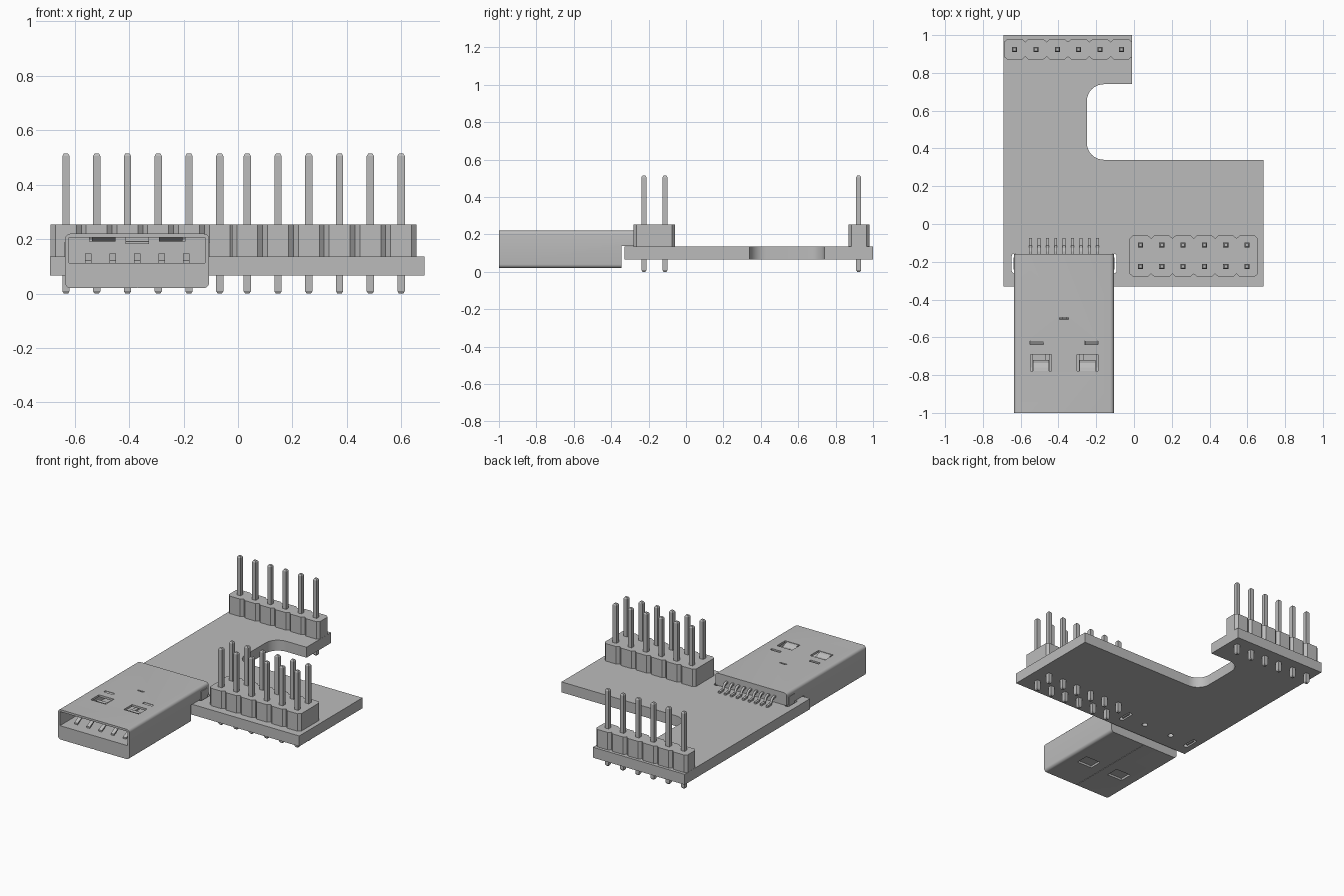
import bpy, bmesh, math

if "Cube" in bpy.data.objects:
    bpy.data.objects.remove(bpy.data.objects["Cube"])

grey = bpy.data.materials.new("plain_grey")
grey.diffuse_color = (0.5, 0.5, 0.5, 1)
grey.use_nodes = True
grey.node_tree.nodes["Principled BSDF"].inputs["Base Color"].default_value = grey.diffuse_color


def finish(name, bm):
    bmesh.ops.recalc_face_normals(bm, faces=bm.faces)
    me = bpy.data.meshes.new(name)
    bm.to_mesh(me)
    bm.free()
    me.materials.append(grey)
    ob = bpy.data.objects.new(name, me)
    bpy.context.collection.objects.link(ob)
    return ob


def add_loft(bm, rings):
    """Skin a list of equal-length closed rings and cap both ends."""
    vs = [[bm.verts.new(p) for p in r] for r in rings]
    n = len(vs[0])
    for a, b in zip(vs, vs[1:]):
        for i in range(n):
            bm.faces.new((a[i], a[(i + 1) % n], b[(i + 1) % n], b[i]))
    bm.faces.new(vs[0])
    bm.faces.new(vs[-1][::-1])


def add_box(bm, x0, x1, y0, y1, z0, z1):
    add_loft(bm, [[(x0, y0, z), (x1, y0, z), (x1, y1, z), (x0, y1, z)] for z in (z0, z1)])


def boxes(name, items):
    bm = bmesh.new()
    for b in items:
        add_box(bm, *b)
    return finish(name, bm)


def prism(bm, pts, z0, z1):
    add_loft(bm, [[(x, y, z) for x, y in pts] for z in (z0, z1)])


def arc(cx, cy, r, a0, a1, n=8):
    return [(cx + r * math.cos(math.radians(a0 + (a1 - a0) * i / n)),
             cy + r * math.sin(math.radians(a0 + (a1 - a0) * i / n))) for i in range(n + 1)]


def cut(ob, cutter):
    m = ob.modifiers.new("cut", 'BOOLEAN')
    m.object, m.operation, m.solver = cutter, 'DIFFERENCE', 'EXACT'
    bpy.context.view_layer.objects.active = ob
    bpy.ops.object.modifier_apply(modifier=m.name)
    bpy.data.objects.remove(cutter)


def smooth(ob):
    bpy.ops.object.select_all(action='DESELECT')
    ob.select_set(True)
    bpy.context.view_layer.objects.active = ob
    bpy.ops.object.shade_smooth_by_angle(angle=math.radians(30))


CX = -0.37                      # centre line of the plug
BOARD_Z0, BOARD_Z1 = 0.066, 0.136

# Circuit board with the rounded notch
outline = [(-0.69, -0.33), (0.685, -0.33), (0.685, 0.34)]
outline += arc(-0.16, 0.43, 0.09, 270, 180)
outline += arc(-0.16, 0.65, 0.09, 180, 90)
outline += [(-0.01, 0.74), (-0.01, 1.0), (-0.69, 1.0)]
bm = bmesh.new()
prism(bm, outline, BOARD_Z0, BOARD_Z1)
board = finish("circuit_board", bm)

# Ear slots and round locating holes in the board
bm = bmesh.new()
for s in (-1, 1):
    x, r = CX + s * 0.262, 0.016
    slot = arc(x, -0.172, r, 0, 180, 6) + arc(x, -0.246, r, 180, 360, 6)
    prism(bm, slot, 0, 0.2)
    prism(bm, arc(CX + s * 0.105, -0.21, 0.018, 0, 345, 15), 0, 0.12)
cut(board, finish("board_cutter", bm))
smooth(board)


# Pin headers: notched plastic strip plus square pins
def header(name, x0, ys, y0, y1):
    p, cw, cd, n = 0.113, 0.018, 0.016, 6
    left = x0 - p / 2
    front, back = [], []
    for i in range(n):
        a, b = left + i * p, left + (i + 1) * p
        front += [(a, y0 + cd), (a + cw, y0), (b - cw, y0)]
        back += [(a, y1 - cd), (a + cw, y1), (b - cw, y1)]
    front.append((left + n * p, y0 + cd))
    back.append((left + n * p, y1 - cd))
    bm = bmesh.new()
    prism(bm, front + back[::-1], BOARD_Z1, 0.253)
    finish(name + "_housing", bm)
    bm = bmesh.new()
    for y in ys:
        for i in range(n):
            x = x0 + i * p
            add_loft(bm, [[(x - w, y - w, z), (x + w, y - w, z), (x + w, y + w, z), (x - w, y + w, z)]
                          for z, w in ((0, 0.008), (0.009, 0.0135), (0.505, 0.0135), (0.514, 0.008))])
    finish(name + "_pins", bm)


header("single_row", -0.632, [0.923], 0.87, 0.98)
header("double_row", 0.034, [-0.112, -0.225], -0.28, -0.06)

# Plug shell: rounded section run along y
x0, x1, z0, z1, r = -0.635, -0.106, 0.02, 0.22, 0.02
sec = (arc(x1 - r, z1 - r, r, 0, 90, 5) + arc(x0 + r, z1 - r, r, 90, 180, 5)
       + arc(x0 + r, z0 + r, r, 180, 270, 5) + arc(x1 - r, z0 + r, r, 270, 360, 5))
bm = bmesh.new()
add_loft(bm, [[(x, y, z) for x, z in sec] for y in (-1.0, -0.16)])
shell = finish("plug_shell", bm)

# Step over the board, and the front mouth
cut(shell, boxes("step_cutter", [(-0.8, 0, -0.345, 0, -0.1, BOARD_Z1 + 0.002)]))
cut(shell, boxes("mouth_cutter", [(-0.62, -0.121, -1.1, -0.4, 0.112, 0.206)]))

# Latch windows above and below, small slots, seam underneath
cuts = [(CX - 0.024, CX + 0.024, -0.506, -0.496, 0.19, 0.3)]
for s in (-1, 1):
    c = CX + s * 0.123
    cuts += [(c - 0.056, c + 0.056, -0.777, -0.69, 0.19, 0.3),
             (c - 0.056, c + 0.056, -0.777, -0.69, -0.1, 0.034)]
    c = CX + s * 0.144
    cuts.append((c - 0.036, c + 0.036, -0.638, -0.62, 0.19, 0.3))
cuts.append((CX - 0.0015, CX + 0.0015, -1.1, -0.3, -0.1, 0.023))
cut(shell, boxes("window_cutter", cuts))
smooth(shell)


# Bent strips: (y, z) path swept across a width in x
def strip(bm, x, w, path, t):
    top = [(y, z + t / 2) for y, z in path]
    low = [(y, z - t / 2) for y, z in path[::-1]]
    add_loft(bm, [[(x + s * w / 2, y, z) for y, z in top + low] for s in (-1, 1)])


# Latch springs in the upper windows and the centre lance
bm = bmesh.new()
for s in (-1, 1):
    strip(bm, CX + s * 0.123, 0.085,
          [(-0.777, 0.212), (-0.76, 0.208), (-0.735, 0.196), (-0.72, 0.198)], 0.01)
    strip(bm, CX + s * 0.144, 0.068, [(-0.62, 0.212), (-0.64, 0.2), (-0.66, 0.196)], 0.01)
strip(bm, CX, 0.085, [(-0.5, 0.205), (-0.53, 0.187), (-0.55, 0.187)], 0.01)
finish("latch_springs", bm)

# Contacts on the tongue
bm = bmesh.new()
for i in range(5):
    strip(bm, CX + (i - 2) * 0.09, 0.024,
          [(-0.93, 0.117), (-0.88, 0.143), (-0.84, 0.143), (-0.76, 0.118), (-0.42, 0.118)], 0.01)
finish("tongue_contacts", bm)

# Solder leads at the back
bm = bmesh.new()
for i in range(9):
    strip(bm, CX + (i - 4) * 0.0443, 0.015,
          [(-0.18, 0.178), (-0.145, 0.178), (-0.128, 0.168), (-0.113, 0.143), (-0.074, 0.142)], 0.012)
finish("solder_leads", bm)

# Shell ears passing through the board, and locating pegs
ears = []
for s in (-1, 1):
    x = CX + s * 0.262
    ears += [(x - 0.006, x + 0.006, -0.24, -0.178, 0.068, 0.19)]
boxes("shell_ears", ears)
